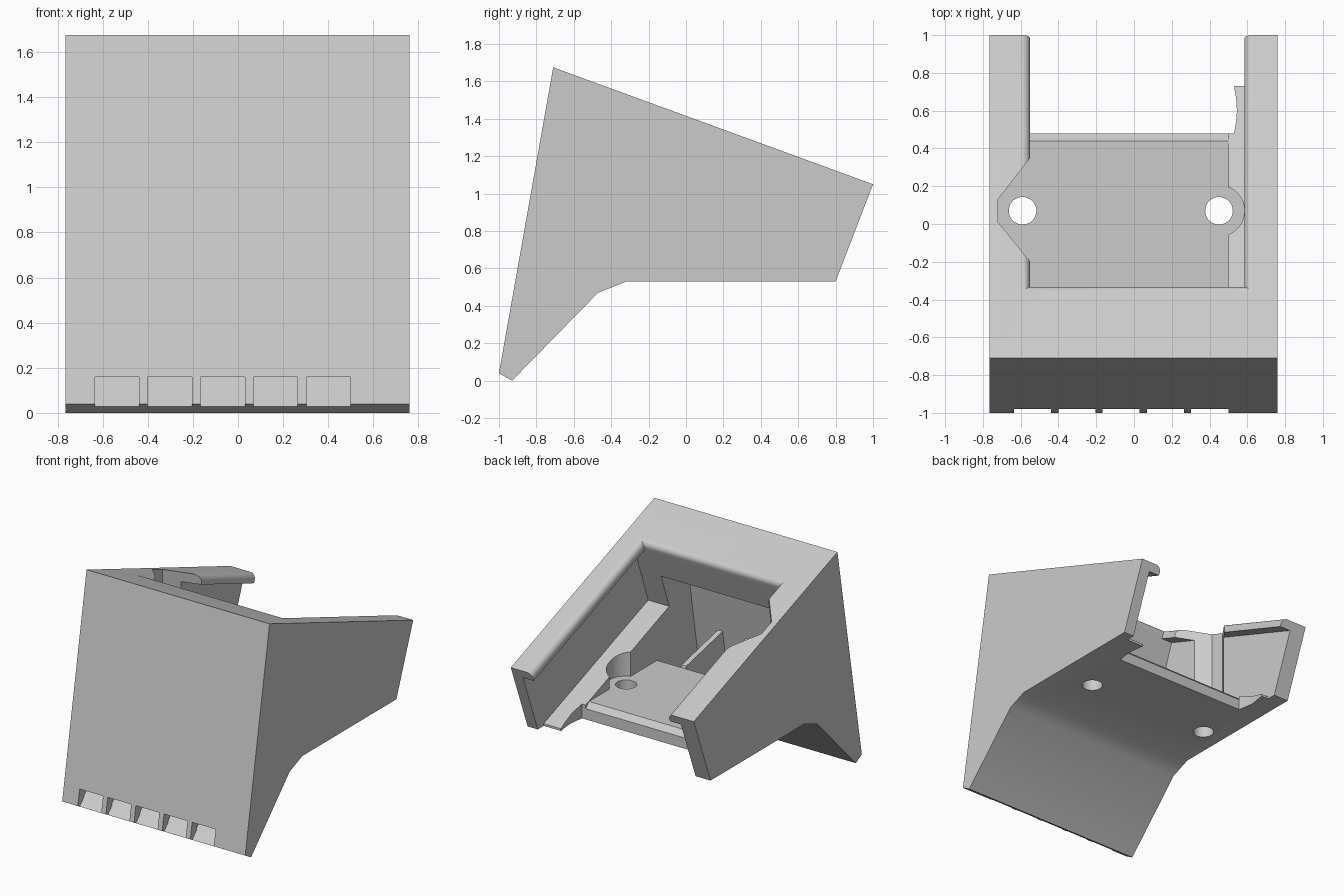
import bpy, bmesh, math
from mathutils import Vector

cube = bpy.data.objects.get("Cube")
if cube:
    bpy.data.objects.remove(cube)

grey = bpy.data.materials.new("light_grey")
grey.use_nodes = True
grey.diffuse_color = (0.6, 0.6, 0.6, 1)
grey.node_tree.nodes["Principled BSDF"].inputs["Base Color"].default_value = (0.6, 0.6, 0.6, 1)


def loft(name, rings):
    """Closed solid through a list of rings with equal point counts."""
    bm = bmesh.new()
    loops = [[bm.verts.new(p) for p in ring] for ring in rings]
    n = len(loops[0])
    for a, b in zip(loops, loops[1:]):
        for i in range(n):
            j = (i + 1) % n
            bm.faces.new((a[i], a[j], b[j], b[i]))
    bm.faces.new(loops[0])
    bm.faces.new(loops[-1])
    bmesh.ops.recalc_face_normals(bm, faces=bm.faces)
    mesh = bpy.data.meshes.new(name)
    bm.to_mesh(mesh)
    bm.free()
    ob = bpy.data.objects.new(name, mesh)
    bpy.context.collection.objects.link(ob)
    return ob


def side_prism(name, profile, x0, x1):
    return loft(name, [[(x, y, z) for y, z in profile] for x in (x0, x1)])


def plan_prism(name, outline, z0, z1):
    return loft(name, [[(x, y, z) for x, y in outline] for z in (z0, z1)])


def circle(cx, cy, r, n=40):
    return [(cx + r * math.cos(2 * math.pi * i / n),
             cy + r * math.sin(2 * math.pi * i / n)) for i in range(n)]


# Frame of the sloping top: s runs back along it, d goes down into the body
TOP = Vector((-0.71, 1.675))
ALONG = Vector((1.71, -0.625)).normalized()
DOWN = Vector((ALONG.y, -ALONG.x))


def sloped_rect(x0, x1, s0, s1, d):
    pts = []
    for x, s in ((x0, s0), (x1, s0), (x1, s1), (x0, s1)):
        q = TOP + ALONG * s + DOWN * d
        pts.append((x, q.x, q.y))
    return pts


# Outer body
body = side_prism("bracket_body", [
    (-1, 0.04), (-0.93, 0), (-0.47, 0.47), (-0.32, 0.53),
    (0.80, 0.53), (1, 1.05), (-0.71, 1.675)], -0.765, 0.76)

cutters = []

# Top opening with a rounded lip
R, FRONT, BACK = 0.045, 0.415, 2.2
steps = [(R, -0.1)]
for i in range(9):
    a = math.pi / 2 * i / 8
    steps.append((R * (1 - math.sin(a)), R * (1 - math.cos(a))))
steps.append((0, 0.09))
cutters.append(loft("lip_cut", [
    sloped_rect(-0.55 - o, 0.585 + o, FRONT - o, BACK, d) for o, d in steps]))

# Wide cavity below the lip, down to the sloping ledge
cutters.append(loft("cavity_cut", [
    sloped_rect(-0.64, 0.675, FRONT, BACK, d) for d in (0.068, 0.565)]))

# Level floor with chamfered rear edge, and the hollow front
cutters.append(side_prism("hollow_cut", [
    (0.481, 0.8), (0.481, 0.61), (0.44, 0.65), (-0.37, 0.65),
    (-0.93, 0.075), (-0.71, 1.37), (-0.41, 1.263)], -0.64, 0.5))

# Open back, leaving a curved tongue by each wall
cutters.append(plan_prism("back_cut", [
    (0.53, 0.48), (0.54, 0.54), (0.545, 0.6), (0.54, 0.67), (0.53, 0.73),
    (0.675, 0.73), (0.675, 1.2), (-0.64, 1.2), (-0.64, 0.73),
    (-0.58, 0.73), (-0.6, 0.6), (-0.58, 0.48)], 0.4, 0.75))

# Clearances around the screw holes
cutters.append(plan_prism("angled_relief", [
    (-0.5, 0.415), (-0.72, 0.13), (-0.72, 0.01), (-0.5, -0.26)], 0.65, 2.5))
cutters.append(plan_prism("round_relief", circle(0.45, 0.07, 0.135), 0.65, 1.2))
for x in (-0.59, 0.45):
    cutters.append(plan_prism("screw_hole", circle(x, 0.07, 0.073), 0.3, 0.9))

# Row of slots along the lower front
PITCH = 0.2345
for i in range(5):
    x = -0.635 + PITCH * i
    cutters.append(side_prism("slot_cut", [
        (-1.1, -0.097), (-0.9, 0.107), (-0.9, 0.16), (-1.1, 0.16)], x, x + 0.196))

bpy.context.view_layer.objects.active = body
for c in cutters:
    c.hide_render = True
    mod = body.modifiers.new(c.name, "BOOLEAN")
    mod.operation = "DIFFERENCE"
    mod.solver = "EXACT"
    mod.object = c
    bpy.ops.object.modifier_apply(modifier=mod.name)
for c in cutters:
    bpy.data.objects.remove(c)

# Ribs inside the hollow, between the slots
parts = [body]
for i in range(4):
    x = -0.635 + 0.196 + PITCH * i
    parts.append(side_prism("inner_rib", [
        (-0.96, 0.065), (-0.37, 0.635), (-0.38, 0.665), (-0.85, 0.77)], x, x + 0.0385))

# Colour and shading
bpy.ops.object.select_all(action="DESELECT")
for ob in parts:
    ob.data.materials.clear()
    ob.data.materials.append(grey)
    for f in ob.data.polygons:
        f.material_index = 0
    ob.select_set(True)
bpy.context.view_layer.objects.active = body
bpy.ops.object.shade_smooth_by_angle(angle=math.radians(30))
